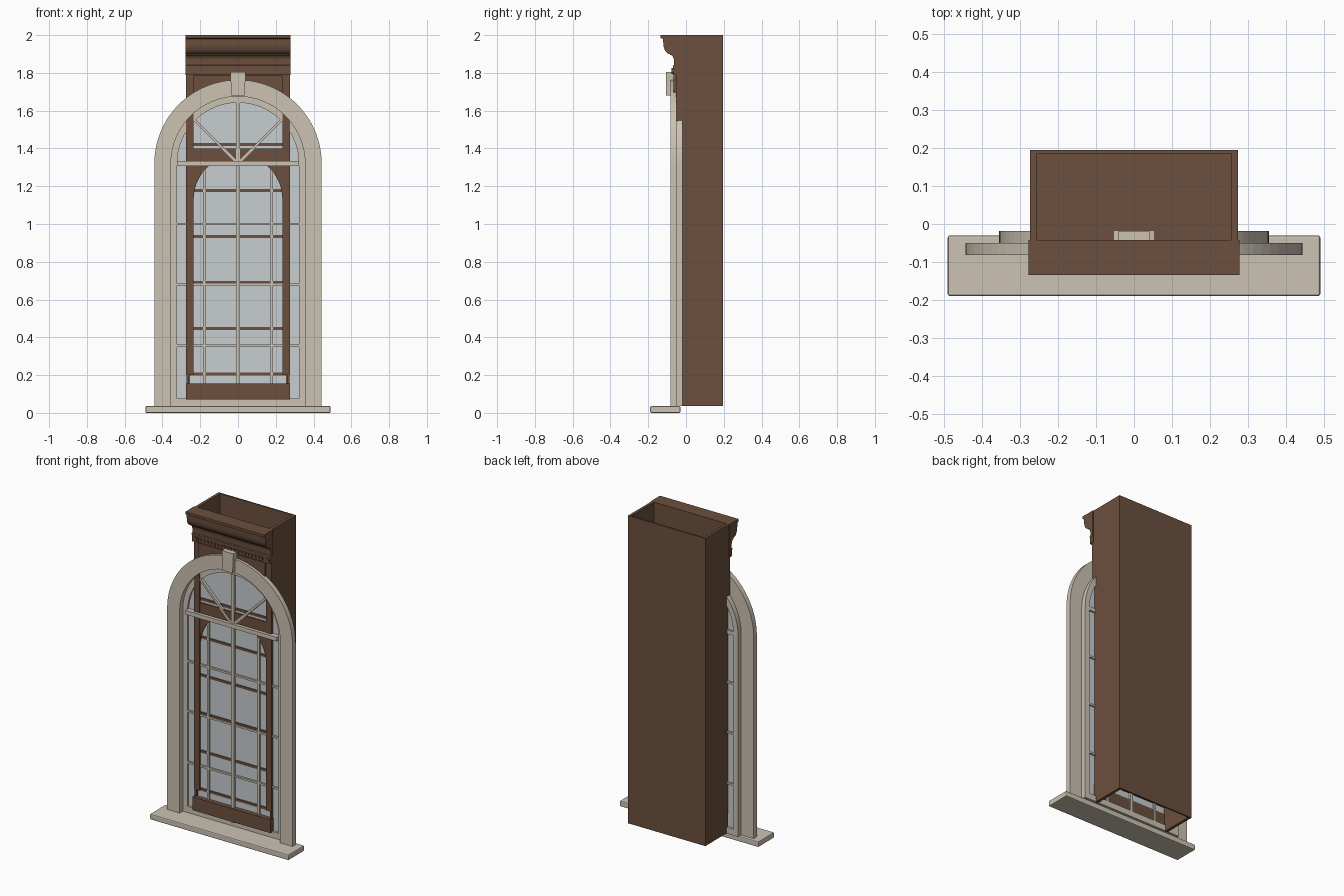
import bpy, bmesh, math

if "Cube" in bpy.data.objects:
    bpy.data.objects.remove(bpy.data.objects["Cube"])


def material(name, rgb):
    m = bpy.data.materials.new(name)
    m.diffuse_color = (*rgb, 1)
    m.use_nodes = True
    m.node_tree.nodes["Principled BSDF"].inputs["Base Color"].default_value = m.diffuse_color
    return m


WOOD = material("brown_wood", (0.150, 0.080, 0.047))
STONE = material("pale_stone", (0.60, 0.54, 0.45))
GLASS = material("pale_glass", (0.57, 0.61, 0.63))
SPRING = 1.32   # height where the arch starts


def finish(name, bm, mat):
    bmesh.ops.recalc_face_normals(bm, faces=bm.faces)
    me = bpy.data.meshes.new(name)
    bm.to_mesh(me)
    bm.free()
    me.materials.append(mat)
    ob = bpy.data.objects.new(name, me)
    bpy.context.collection.objects.link(ob)
    return ob


def box(name, x, y, z, mat):
    """Box from (min, max) pairs."""
    bm = bmesh.new()
    bmesh.ops.create_cube(bm, size=1)
    for v in bm.verts:
        v.co = [r[0] + (c + 0.5) * (r[1] - r[0]) for c, r in zip(v.co, (x, y, z))]
    return finish(name, bm, mat)


def pair(name, x, y, z, mat):
    """The same box on the left and the right."""
    box(name + "_right", x, y, z, mat)
    box(name + "_left", (-x[1], -x[0]), y, z, mat)


def prism(name, pts, a, b, mat, axis="y"):
    """Extrude an outline: (x, z) along y, or (y, z) along x."""
    bm = bmesh.new()
    place = (lambda p, d: (p[0], d, p[1])) if axis == "y" else (lambda p, d: (d, p[0], p[1]))
    face = bm.faces.new([bm.verts.new(place(p, a)) for p in pts])
    ext = bmesh.ops.extrude_face_region(bm, geom=[face])
    for v in ext["geom"]:
        if isinstance(v, bmesh.types.BMVert):
            v.co = place((v.co.x if axis == "y" else v.co.y, v.co.z), b)
    return finish(name, bm, mat)


def arc(r, z=SPRING, n=40):
    return [(r * math.cos(math.pi * i / n), z + r * math.sin(math.pi * i / n))
            for i in range(n + 1)]


# --- Window sill with softened edges
sill = box("sill", (-0.49, 0.49), (-0.19, -0.03), (0, 0.036), STONE)
bev = sill.modifiers.new("soft_edges", "BEVEL")
bev.width, bev.segments = 0.006, 2

# --- Stone surround and inner frame
for name, ro, ri, y in (("surround", 0.443, 0.355, (-0.082, -0.05)),
                        ("inner_frame", 0.355, 0.322, (-0.05, -0.018))):
    prism(name + "_arch", arc(ro) + arc(ri)[::-1], *y, STONE)
    pair(name + "_leg", (ri, ro), y, (0.036, SPRING), STONE)
box("inner_frame_bottom", (-0.322, 0.322), (-0.05, -0.018), (0.036, 0.075), STONE)
prism("keystone", [(-0.035, 1.68), (0.035, 1.68), (0.041, 1.805), (-0.041, 1.805)],
      -0.105, -0.018, STONE)

# --- Arched glass
prism("glass", arc(0.325) + [(-0.325, 0.05), (0.325, 0.05)], -0.037, -0.033, GLASS)

# --- Glazing bars
box("transom", (-0.322, 0.322), (-0.07, -0.022), (1.308, 1.334), STONE)
box("center_bar", (-0.01, 0.01), (-0.057, -0.022), (0.06, 1.645), STONE)
pair("side_bar", (0.172, 0.186), (-0.048, -0.022), (0.06, 1.31), STONE)
for i, z in enumerate((0.355, 0.68, 1.0)):
    box(f"cross_bar_{i}", (-0.322, 0.322), (-0.048, -0.022), (z - 0.006, z + 0.006), STONE)
for side in (-1, 1):
    w, e = 0.005, 0.23
    prism(f"fan_bar_{side}", [(side * w, SPRING - w), (side * (e + w), SPRING + e - w),
                              (side * (e - w), SPRING + e + w), (-side * w, SPRING + w)],
          -0.055, -0.022, STONE)

# --- Bookcase carcass, open at the top and bottom
pair("case_side", (0.255, 0.273), (-0.042, 0.195), (0.036, 2.0), WOOD)
box("case_back", (-0.255, 0.255), (0.185, 0.195), (0.036, 2.0), WOOD)
for i in range(7):
    z = 0.205 + 0.243 * i
    box(f"shelf_{i}", (-0.255, 0.255), (-0.042, 0.185), (z - 0.008, z + 0.008), WOOD)

# --- Bookcase front: stiles, base, arched rail and frieze
pair("stile", (0.235, 0.274), (-0.053, -0.042), (0.2, 1.84), WOOD)
pair("stile_foot", (0.262, 0.273), (-0.05, -0.042), (0.15, 0.2), WOOD)
box("base_board", (-0.275, 0.275), (-0.066, -0.03), (0.07, 0.155), WOOD)
opening = [(x, min(z, 1.322)) for x, z in arc(0.235, 1.13, 24)]
prism("arched_rail", opening + [(-0.235, 1.4), (0.235, 1.4)], -0.05, -0.042, WOOD)
box("frieze_back", (-0.255, 0.255), (-0.05, -0.042), (1.655, 2.0), WOOD)
box("frieze", (-0.235, 0.235), (-0.065, -0.05), (1.68, 1.785), WOOD)

# --- Dentil band with a row of small blocks
box("dentil_band", (-0.232, 0.232), (-0.068, -0.05), (1.79, 1.83), WOOD)
for i in range(19):
    x = -0.216 + 0.024 * i
    box(f"dentil_{i}", (x - 0.007, x + 0.007), (-0.074, -0.068), (1.8, 1.82), WOOD)

# --- Corner blocks with round rosettes
pair("corner_block", (0.234, 0.277), (-0.07, -0.042), (1.788, 1.832), WOOD)
for side in (-1, 1):
    disc = [(x + side * 0.2555, z) for x, z in
            ((0.015 * math.cos(t * math.pi / 8), 1.81 + 0.015 * math.sin(t * math.pi / 8))
             for t in range(16))]
    prism(f"rosette_{side}", disc, -0.076, -0.07, WOOD)

# --- Cornice moulding: cap, bulging curve, hollow curve, bead
profile = [(-0.042, 2.0), (-0.134, 2.0), (-0.134, 1.984), (-0.122, 1.98)]
profile += [(-0.084 - 0.036 * math.cos(a), 1.955 - 0.055 * math.sin(a))
            for a in [math.pi / 2 * i / 8 for i in range(9)]]
profile += [(-0.084 + 0.02 * math.sin(a), 1.865 + 0.03 * math.cos(a))
            for a in [math.pi / 2 * i / 5 for i in range(6)]]
profile += [(-0.064, 1.842), (-0.07, 1.838), (-0.07, 1.83), (-0.042, 1.83)]
cornice = prism("cornice", profile, -0.278, 0.278, WOOD, axis="x")
bpy.context.view_layer.objects.active = cornice
cornice.select_set(True)
bpy.ops.object.shade_smooth_by_angle(angle=math.radians(30))
